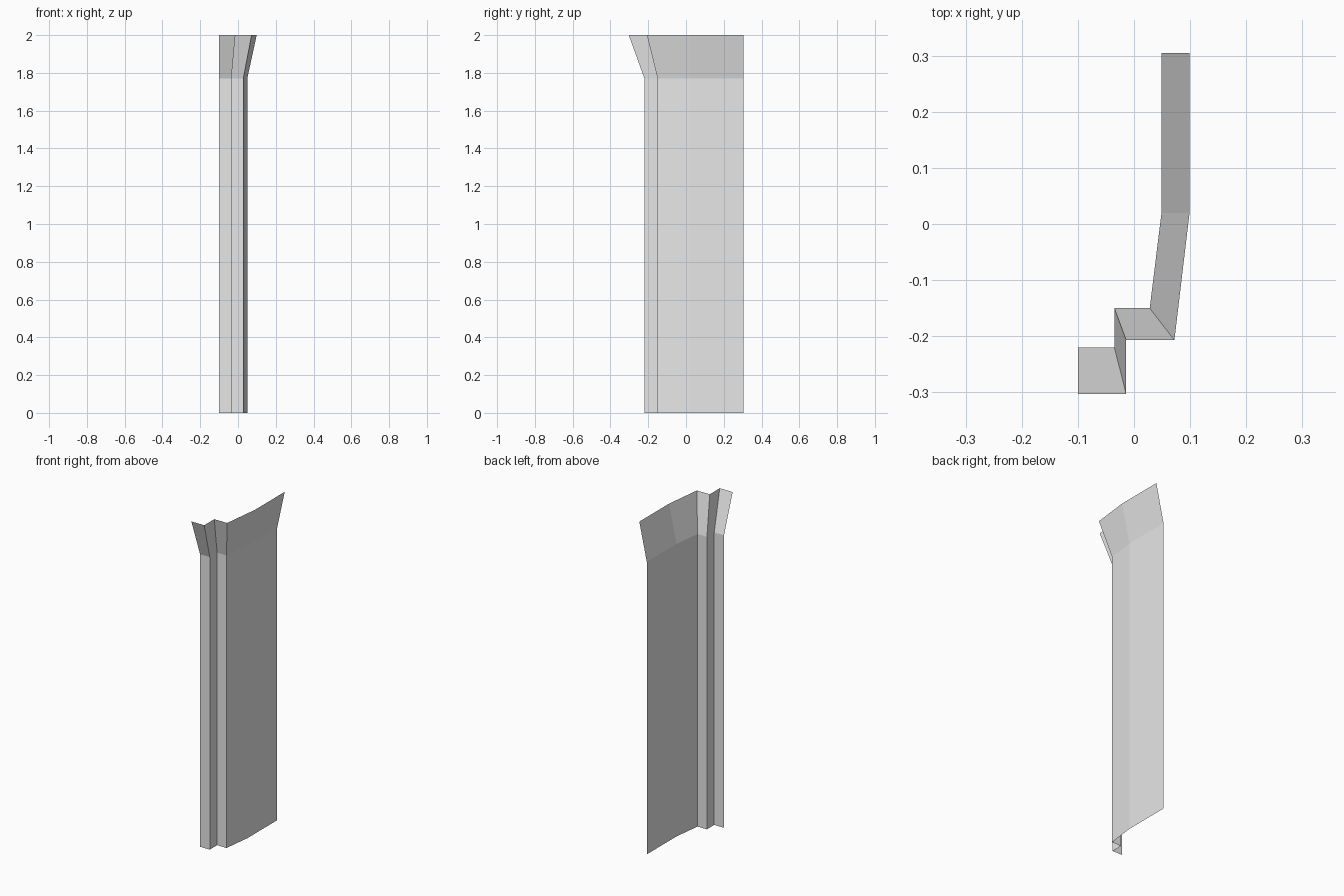
import bpy
import bmesh

cube = bpy.data.objects.get("Cube")
if cube:
    bpy.data.objects.remove(cube, do_unlink=True)

# Plain grey finish
grey = bpy.data.materials.new("plain_grey")
grey.use_nodes = True
colour = (0.8, 0.8, 0.8, 1)
grey.diffuse_color = colour
bsdf = next(n for n in grey.node_tree.nodes if n.type == 'BSDF_PRINCIPLED')
bsdf.inputs["Base Color"].default_value = colour

# Plan profiles: stepped front edge, slight bend, then a straight side
SHAFT = [(-0.10, -0.22), (-0.035, -0.22), (-0.035, -0.15),
         (0.028, -0.15), (0.049, 0.02), (0.049, 0.305)]
FLARE = [(-0.10, -0.303), (-0.014, -0.303), (-0.014, -0.207),
         (0.072, -0.207), (0.099, 0.02), (0.099, 0.305)]
LEVELS = [(0, SHAFT), (1.77, SHAFT), (2, FLARE)]

# Open sheet lofted through the levels, facing outward (front and left)
bm = bmesh.new()
rings = [[bm.verts.new((x, y, z)) for x, y in profile] for z, profile in LEVELS]
for low, high in zip(rings, rings[1:]):
    for i in range(len(low) - 1):
        bm.faces.new((low[i], low[i + 1], high[i + 1], high[i]))

mesh = bpy.data.meshes.new("flared_pilaster_panel")
bm.to_mesh(mesh)
bm.free()
mesh.materials.append(grey)
panel = bpy.data.objects.new("flared_pilaster_panel", mesh)
bpy.context.collection.objects.link(panel)
